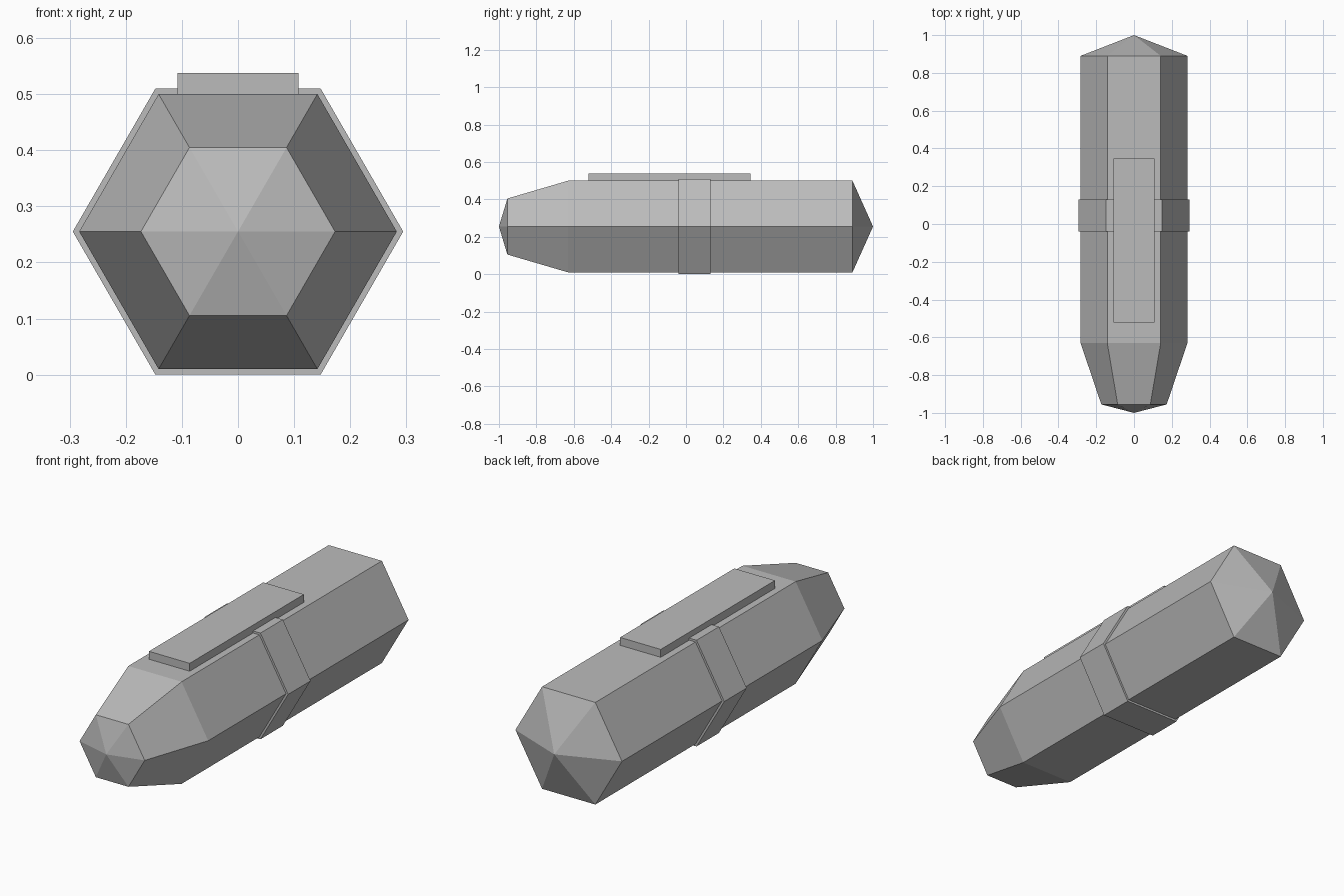
import bpy, bmesh, math

if "Cube" in bpy.data.objects:
    bpy.data.objects.remove(bpy.data.objects["Cube"])

CENTRE_Z = 0.255
grey = bpy.data.materials.new("mid grey")
grey.diffuse_color = (0.5, 0.5, 0.5, 1)
grey.use_nodes = True
grey.node_tree.nodes["Principled BSDF"].inputs["Base Color"].default_value = grey.diffuse_color


def finish(name, bm):
    bmesh.ops.recalc_face_normals(bm, faces=bm.faces)
    mesh = bpy.data.meshes.new(name)
    bm.to_mesh(mesh)
    bm.free()
    mesh.materials.append(grey)
    obj = bpy.data.objects.new(name, mesh)
    bpy.context.collection.objects.link(obj)
    return obj


def hex_loft(name, stations):
    """Join six-sided sections along y; a radius of zero makes a point."""
    bm = bmesh.new()
    rings = []
    for y, r in stations:
        count = 6 if r else 1
        rings.append([bm.verts.new((r * math.cos(i * math.pi / 3), y,
                                    CENTRE_Z + r * math.sin(i * math.pi / 3)))
                      for i in range(count)])
    for a, b in zip(rings, rings[1:]):
        for i in range(6):
            j = (i + 1) % 6
            corners = [a[i % len(a)], a[j % len(a)], b[j % len(b)], b[i % len(b)]]
            bm.faces.new(list(dict.fromkeys(corners)))
    for ring in (rings[0], rings[-1]):
        if len(ring) == 6:
            bm.faces.new(ring)
    return finish(name, bm)


# Six-sided barrel with tapered nose and pointed ends
hex_loft("body", [(-1, 0), (-0.955, 0.173), (-0.63, 0.283), (0.89, 0.283), (1, 0)])

# Raised band around the middle
hex_loft("band", [(-0.04, 0.2944), (0.13, 0.2944)])

# Flat clip lying on top
bm = bmesh.new()
bmesh.ops.create_cube(bm, size=1)
bmesh.ops.scale(bm, vec=(0.216, 0.867, 0.038), verts=bm.verts)
bmesh.ops.translate(bm, vec=(0, -0.0875, 0.519), verts=bm.verts)
finish("clip", bm)
